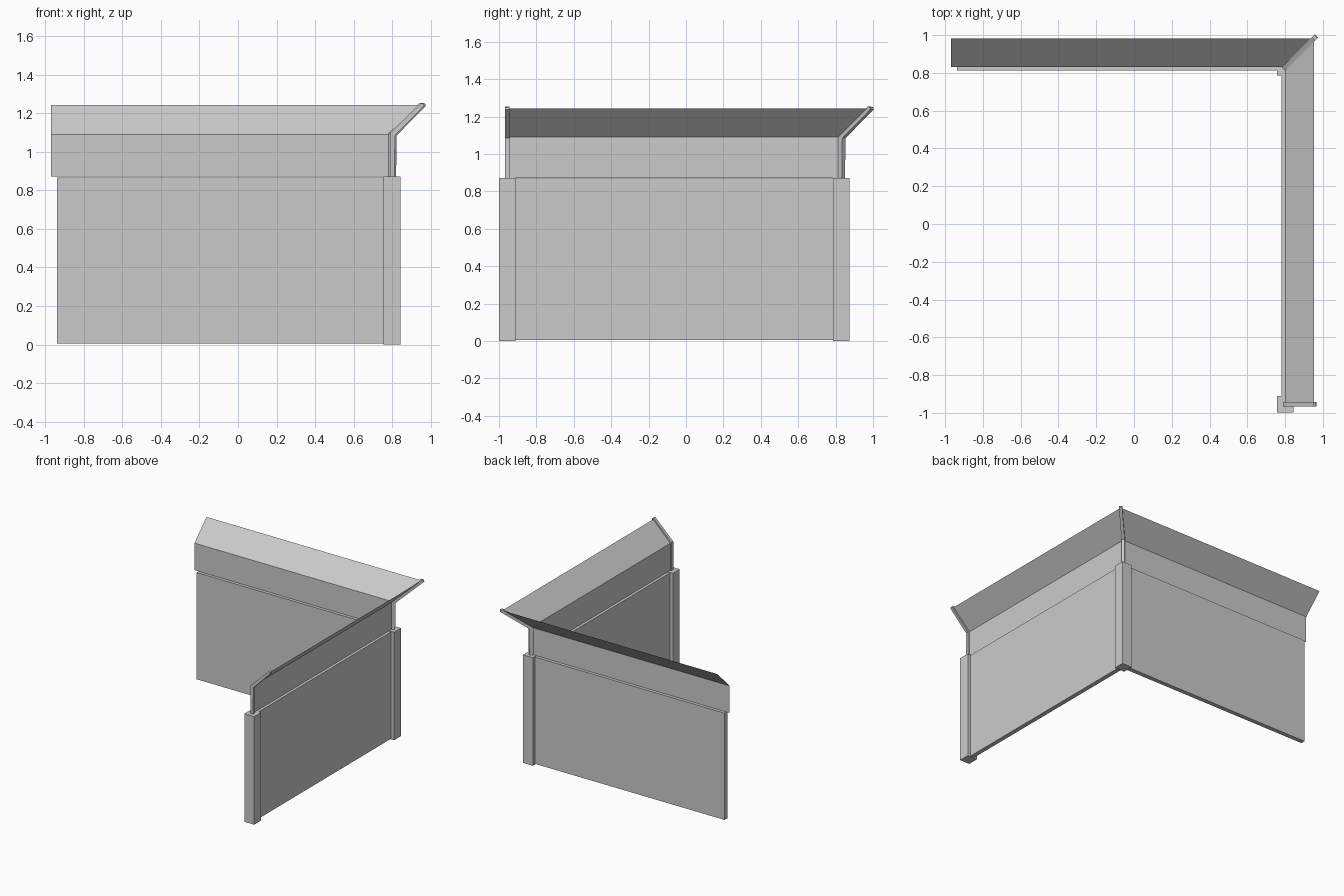
import bpy, bmesh
from mathutils import Vector

if "Cube" in bpy.data.objects:
    bpy.data.objects.remove(bpy.data.objects["Cube"])

CX, CY, END_Y, END_X = 0.80, 0.83, -0.955, -0.97   # corner, free end of each wing
TOP, BEND, TIP, LEAN = 0.872, 1.09, 1.243, 0.153


def make(name, verts, faces):
    mesh = bpy.data.meshes.new(name)
    bm = bmesh.new()
    vs = [bm.verts.new(v) for v in verts]
    for f in faces:
        bm.faces.new([vs[i] for i in f])
    if len(faces) > 2:
        bmesh.ops.recalc_face_normals(bm, faces=bm.faces)
    bm.to_mesh(mesh)
    bm.free()
    ob = bpy.data.objects.new(name, mesh)
    bpy.context.collection.objects.link(ob)
    return ob


def box(name, lo, hi):
    bpy.ops.mesh.primitive_cube_add(size=1, location=[(a + b) / 2 for a, b in zip(lo, hi)])
    ob = bpy.context.object
    ob.name = name
    ob.scale = [b - a for a, b in zip(lo, hi)]


def bracket(name, x, y, direction, width):
    """Bent flat bar leaning outwards along a horizontal direction."""
    d = Vector((*direction, 0))
    side = Vector((-d.y, d.x, 0)).normalized() * width / 2
    profile = [(-0.01, 0.86), (0.012, 0.86), (0.014, 1.084), (0.165, 1.238),
               (0.163, 1.249), (0.150, 1.253), (-0.01, 1.098)]
    n = len(profile)
    verts = [Vector((x, y, z)) + d * u + side * s for s in (-1, 1) for u, z in profile]
    faces = [list(range(n)), list(range(n, 2 * n))]
    faces += [(i, (i + 1) % n, n + (i + 1) % n, n + i) for i in range(n)]
    make(name, verts, faces)


# Posts
H = 0.044
for name, y in (("corner_post", CY), ("end_post", END_Y)):
    box(name, (CX - H, y - H, 0), (CX + H, y + H, TOP))

# Solid lower panels
T = 0.018
box("back_panel", (-0.938, CY - T, 0.006), (CX - H, CY + T, 0.868))
box("side_panel", (CX - T, END_Y + H, 0.006), (CX + T, CY - H, 0.868))

# Thin folded upper sheets, mitred where they meet at the corner
strip = [(0, 1, 3, 2), (2, 3, 5, 4)]
levels = [(0, TOP), (0, BEND), (LEAN, TIP)]
make("back_sheet", [v for u, z in levels
                    for v in ((END_X, CY + u, z), (CX + u, CY + u, z))], strip)
make("side_sheet", [v for u, z in levels
                    for v in ((CX + u, CY + u, z), (CX + u, END_Y, z))], strip)

# Bent brackets carrying the sheets
bracket("corner_bracket", CX, CY, (1, 1), 0.024)
bracket("end_bracket", CX, END_Y, (1, 0), 0.024)
